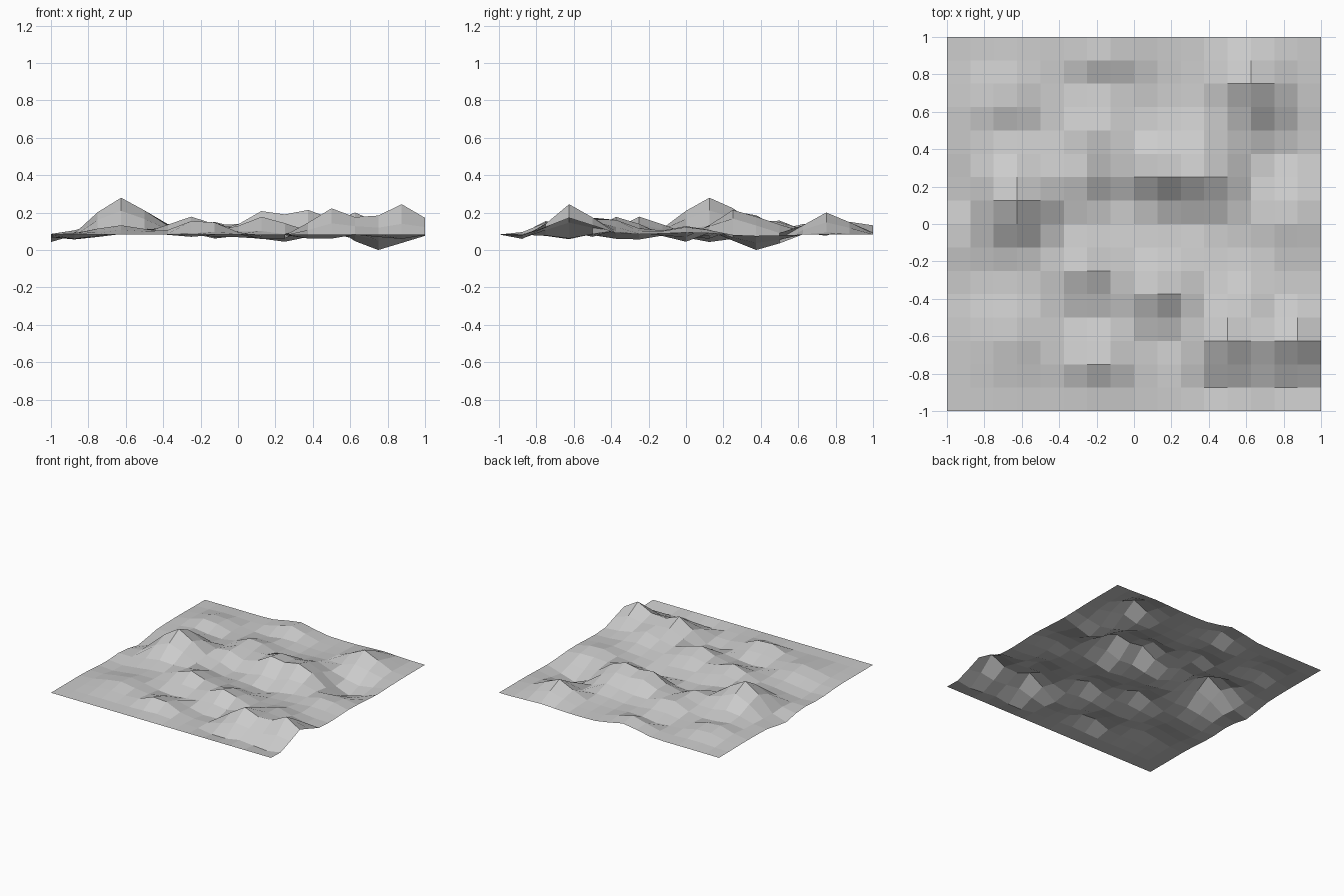
import bpy, bmesh, math

BASE = 0.085   # resting level of the ground
N = 16         # cells per side

# hills: x, y, rise, radius
HILLS = [
    (-0.625, 0.125, 0.195, 0.19), (0.875, -0.625, 0.165, 0.16),
    (0.5, -0.625, 0.14, 0.16), (0.15, -0.375, 0.11, 0.16),
    (0.625, -0.375, 0.07, 0.14), (-0.25, -0.25, 0.10, 0.16),
    (-0.2, -0.75, 0.09, 0.15), (0.125, 0.29, 0.135, 0.15),
    (0.4, 0.25, 0.13, 0.16), (-0.25, 0.25, 0.07, 0.14),
    (-0.2, 0.5, 0.08, 0.15), (0.625, 0.75, 0.12, 0.16),
    (-0.14, 0.89, 0.08, 0.16), (-0.7, 0.65, 0.065, 0.17),
    (-0.65, 0.36, 0.03, 0.14), (-0.63, -0.6, 0.05, 0.18),
    (0.8, 0.02, 0.05, 0.16), (0.375, 0.5, 0.05, 0.14),
]
# hollows: x, y, drop, radius
HOLLOWS = [
    (0.75, 0.39, 0.085, 0.16), (0.45, -0.87, 0.045, 0.13),
    (0.85, -0.83, 0.05, 0.13), (-0.22, -0.9, 0.035, 0.13),
    (-0.95, 0.14, 0.05, 0.15), (0.2, -0.55, 0.055, 0.16),
    (0.25, 0.05, 0.05, 0.16), (-0.1, 0.12, 0.04, 0.15),
    (-0.2, 0.75, 0.04, 0.13), (-0.25, -0.45, 0.03, 0.15),
    (-0.62, 0.48, 0.03, 0.13), (0.5, 0.58, 0.035, 0.13),
    (-0.87, -0.3, 0.03, 0.17),
]


def ground_height(x, y):
    def swell(items):
        return sum(a * math.exp(-((x - cx) ** 2 + (y - cy) ** 2) / r ** 2)
                   for cx, cy, a, r in items)
    # the front border lies level
    fade = min(1.0, (y + 1.0) / 0.15)
    return BASE + fade * (swell(HILLS) - swell(HOLLOWS))


# terrain sheet: flat-shaded square grid pushed into hills and hollows
bm = bmesh.new()
bmesh.ops.create_grid(bm, x_segments=N, y_segments=N, size=1.0)
for v in bm.verts:
    v.co.z = ground_height(v.co.x, v.co.y)
low = min(v.co.z for v in bm.verts)
for v in bm.verts:
    v.co.z -= low
mesh = bpy.data.meshes.new("terrain")
bm.to_mesh(mesh)
bm.free()
terrain = bpy.data.objects.new("terrain", mesh)
bpy.context.collection.objects.link(terrain)
